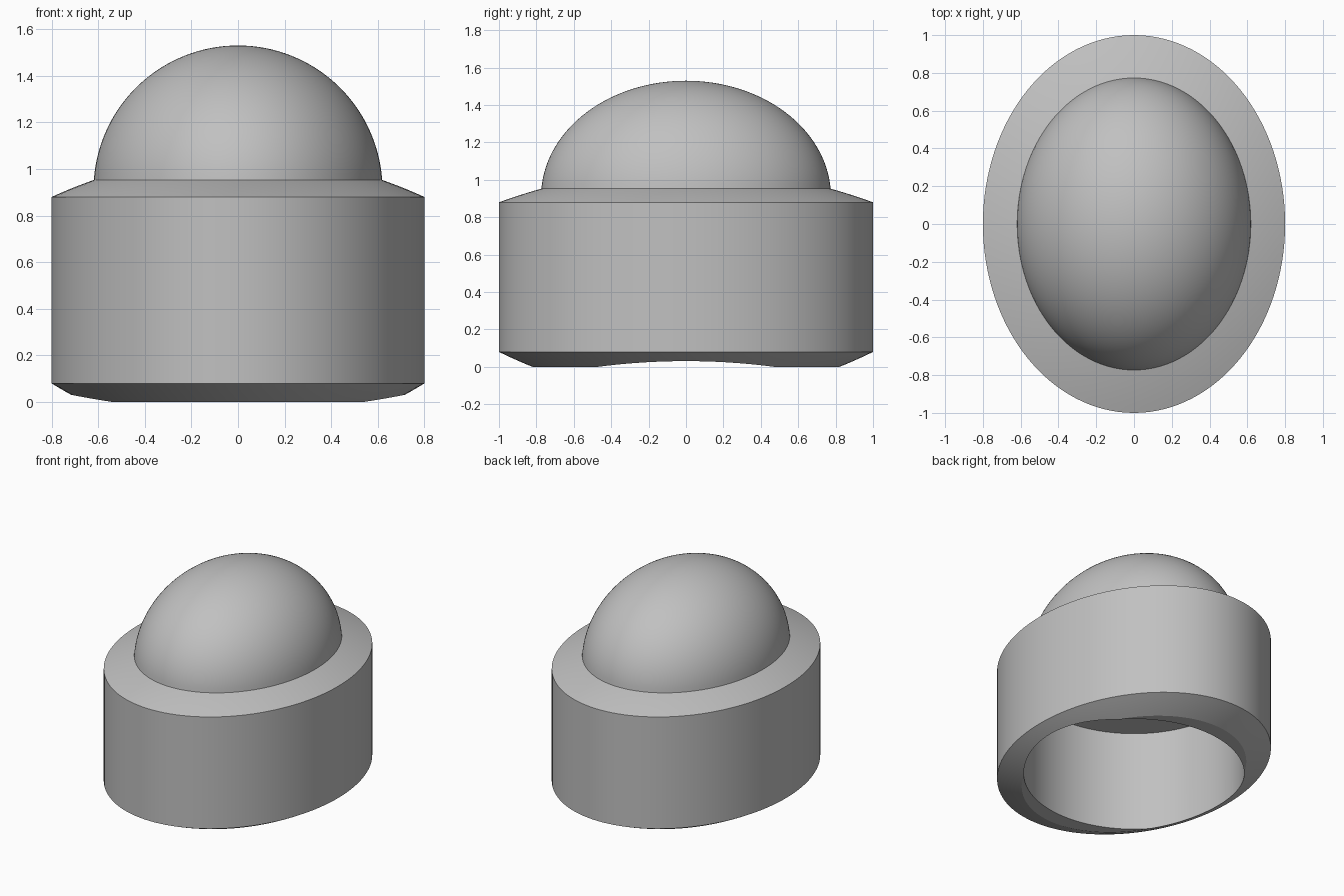
import bpy
import bmesh
import math

cube = bpy.data.objects.get("Cube")
if cube:
    bpy.data.objects.remove(cube, do_unlink=True)

SEGMENTS = 128
STRETCH = 1.25  # depth to width ratio of the oval outline

grey = bpy.data.materials.new("light_grey")
grey.use_nodes = True
grey.diffuse_color = (0.53, 0.53, 0.53, 1)
grey.node_tree.nodes["Principled BSDF"].inputs["Base Color"].default_value = grey.diffuse_color


def add_object(name, bm):
    mesh = bpy.data.meshes.new(name)
    bm.to_mesh(mesh)
    bm.free()
    obj = bpy.data.objects.new(name, mesh)
    bpy.context.collection.objects.link(obj)
    mesh.materials.append(grey)
    return obj


def oval_lathe(name, profile):
    """Stack oval rings from (half width, height) pairs; close both ends."""
    bm = bmesh.new()
    rings = []
    for r, z in profile:
        if r < 1e-5:
            rings.append([bm.verts.new((0, 0, z))])
            continue
        angles = [2 * math.pi * i / SEGMENTS for i in range(SEGMENTS)]
        rings.append([bm.verts.new((r * math.cos(a), STRETCH * r * math.sin(a), z)) for a in angles])
    for low, high in zip(rings, rings[1:]):
        for i in range(SEGMENTS):
            j = (i + 1) % SEGMENTS
            if len(high) == 1:
                bm.faces.new((low[i], low[j], high[0]))
            else:
                bm.faces.new((low[i], low[j], high[j], high[i]))
    bm.faces.new(rings[0][::-1])
    return add_object(name, bm)


def arc(r0, z0, r1, z1, steps):
    """Shallow crowned slope between two rings."""
    points = []
    for i in range(steps + 1):
        r = r0 + (r1 - r0) * i / steps
        points.append((r, z0 + (z1 - z0) * (r * r - r0 * r0) / (r1 * r1 - r0 * r0)))
    return points


# Body: crowned lower chamfer, straight wall, crowned shoulder, domed cap
DOME_R, DOME_Z, SHOULDER_Z = 0.62, 0.91, 0.953
start = math.asin((SHOULDER_Z - DOME_Z) / DOME_R)
dome = []
for i in range(33):
    t = start + (math.pi / 2 - start) * i / 32
    dome.append((DOME_R * math.cos(t), DOME_Z + DOME_R * math.sin(t)))
profile = arc(0.656, 0, 0.8, 0.08, 5) + arc(0.8, 0.88, dome[0][0], SHOULDER_Z, 6) + dome[1:]
body = oval_lathe("domed_cap_body", profile)

# Round blind bore from below
bm = bmesh.new()
bmesh.ops.create_cone(bm, cap_ends=True, segments=SEGMENTS, radius1=0.715, radius2=0.715, depth=1.0)
bmesh.ops.translate(bm, verts=bm.verts, vec=(0, 0, 0.215))
cutter = add_object("bore_cutter", bm)
cutter.hide_render = True

bore = body.modifiers.new("bore", "BOOLEAN")
bore.operation = "DIFFERENCE"
bore.solver = "EXACT"
bore.object = cutter

bpy.ops.object.select_all(action="DESELECT")
body.select_set(True)
bpy.context.view_layer.objects.active = body
bpy.ops.object.modifier_apply(modifier=bore.name)
bpy.data.objects.remove(cutter, do_unlink=True)
bpy.ops.object.shade_smooth_by_angle(angle=math.radians(15))
